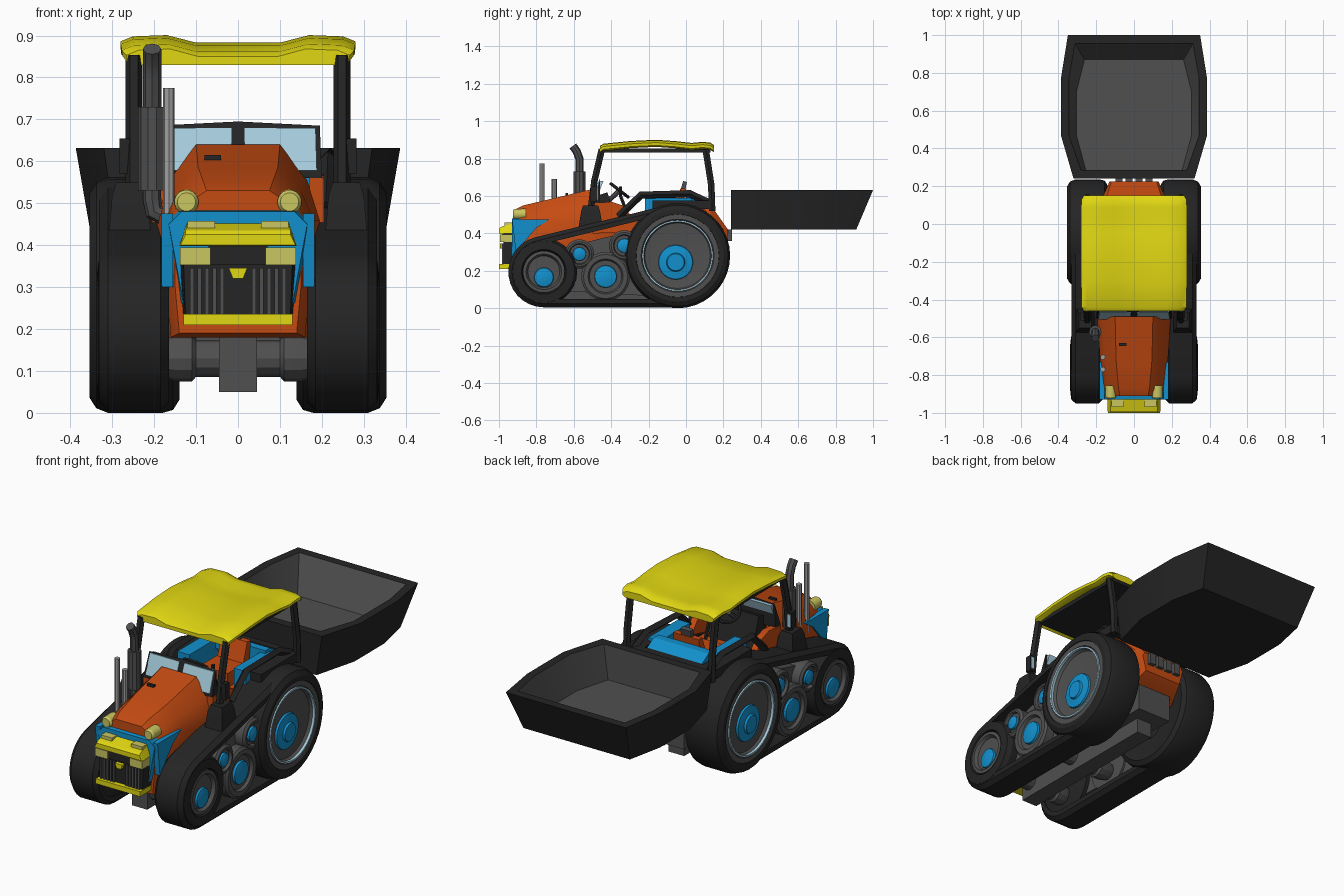
import bpy, bmesh
from math import sin, cos, pi, radians, acos, atan2, hypot

if "Cube" in bpy.data.objects:
    bpy.data.objects.remove(bpy.data.objects["Cube"])

def mat(name, *c):
    m = bpy.data.materials.new(name)
    m.diffuse_color = (*c, 1)
    m.use_nodes = True
    m.node_tree.nodes["Principled BSDF"].inputs["Base Color"].default_value = m.diffuse_color
    return m

ORANGE = mat("orange", .56, .07, .006)
YELLOW = mat("yellow", .75, .68, .006)
BLUE = mat("blue", .006, .28, .61)
BLACK = mat("black", .018, .018, .018)
GREY = mat("dark_grey", .08, .08, .08)
STEEL = mat("steel", .35, .35, .35)
GLASS = mat("glass", .38, .6, .71)
LAMP = mat("lamp", .6, .57, .12)

def finish(name, me, m):
    me.shade_smooth()
    me.set_sharp_from_angle(angle=radians(28))
    ob = bpy.data.objects.new(name, me)
    bpy.context.collection.objects.link(ob)
    me.materials.clear()
    me.materials.append(m)
    return ob

def loft(name, rings, m, closed=False, caps=(True, True), flip=False):
    bm = bmesh.new()
    vs = [[bm.verts.new(p) for p in r] for r in rings]
    n = len(vs[0])
    for a, b in zip(vs, vs[1:] + ([vs[0]] if closed else [])):
        for i in range(n):
            bm.faces.new((a[i], a[(i + 1) % n], b[(i + 1) % n], b[i]))
    if not closed:
        if caps[0]: bm.faces.new(vs[0])
        if caps[1]: bm.faces.new(vs[-1])
    bmesh.ops.recalc_face_normals(bm, faces=bm.faces)
    if flip: bmesh.ops.reverse_faces(bm, faces=bm.faces)
    me = bpy.data.meshes.new(name)
    bm.to_mesh(me)
    bm.free()
    return finish(name, me, m)

def mirrored(half):
    return list(half) + [(-a, b) for a, b in reversed(half)]

def hull(name, sections, m):
    """Mirrored x-z half profiles lofted along y."""
    return loft(name, [[(x, y, z) for x, z in mirrored(h)] for y, h in sections], m)

def prism(name, pts, x0, x1, m):
    """y-z outline extruded along x."""
    return loft(name, [[(x, y, z) for y, z in pts] for x in (x0, x1)], m)

def box(name, x, y, z, m):
    return prism(name, [(y[0], z[0]), (y[1], z[0]), (y[1], z[1]), (y[0], z[1])], x[0], x[1], m)

def lathe(name, prof, y, z, m, s=1, n=28):
    """(radius, x) profile turned about an x-axis line."""
    return loft(name, [[(s * x, y + r * cos(2 * pi * i / n), z + r * sin(2 * pi * i / n))
                        for i in range(n)] for r, x in prof], m)

def tube(name, pts, r, m, res=2):
    cu = bpy.data.curves.new(name, 'CURVE')
    cu.dimensions = '3D'
    cu.bevel_depth, cu.bevel_resolution, cu.use_fill_caps = r, res, True
    sp = cu.splines.new('POLY')
    sp.points.add(len(pts) - 1)
    for p, q in zip(sp.points, pts): p.co = (*q, 1)
    tmp = bpy.data.objects.new(name + "_path", cu)
    me = bpy.data.meshes.new_from_object(tmp)
    bpy.data.objects.remove(tmp)
    return finish(name, me, m)

# Track path: hull of front idler and rear wheel circles
FY, FZ, FR, RY, RZ, RR = -.76, .195, .19, -.045, .281, .276
phi = atan2(RZ - FZ, RY - FY)
spread = acos((FR - RR) / hypot(RY - FY, RZ - FZ))
path = []
for cy, cz, r, a0, a1 in ((RY, RZ, RR, phi - spread, phi + spread),
                          (FY, FZ, FR, phi + spread, phi - spread + 2 * pi)):
    for i in range(15):
        a = a0 + (a1 - a0) * i / 14
        path.append((cy, cz, r, a))
BELT = [(.165, -.045), (.165, -.02), (.185, 0), (.31, 0), (.332, -.02), (.332, -.045)]

for s, side in ((1, "right"), (-1, "left")):
    loft(side + "_track", [[(s * x, cy + (r + d) * cos(a), cz + (r + d) * sin(a)) for x, d in BELT]
                           for cy, cz, r, a in path], BLACK, closed=True)
    prism(side + "_track_frame", [(-.78, .1), (-.1, .06), (-.1, .46), (-.75, .3)],
          s * .2, s * .27, GREY)
    # Rear wheel
    lathe(side + "_rear_tyre", [(.2, .15), (.25, .14), (.274, .155), (.281, .18), (.281, .31),
          (.27, .338), (.245, .354), (.222, .354), (.21, .31)], RY, RZ, BLACK, s, 36)
    lathe(side + "_rear_rim", [(.222, .3), (.222, .35), (.195, .35), (.175, .325), (.12, .318)],
          RY, RZ, GREY, s, 36)
    loft(side + "_rim_ring", [[(s * x, RY + r * cos(a), RZ + r * sin(a)) for r, x in
         ((.181, .34), (.181, .354), (.19, .354), (.19, .34))]
         for a in [2 * pi * i / 36 for i in range(36)]], GLASS, closed=True)
    lathe(side + "_rear_hub", [(.095, .31), (.09, .328), (.05, .335), (.045, .345)],
          RY - .01, RZ - .035, BLUE, s)
    # Front idler and road wheels
    lathe(side + "_idler_tyre", [(.15, .17), (.178, .18), (.178, .31), (.165, .333), (.12, .338),
          (.11, .31)], FY, FZ, BLACK, s)
    lathe(side + "_idler_rim", [(.112, .3), (.112, .334), (.095, .336), (.085, .318)], FY, FZ, GREY, s)
    lathe(side + "_idler_hub", [(.055, .31), (.05, .328), (.025, .335)], FY, FZ - .03, BLUE, s, 16)
    for tag, y, z, r in (("lower", -.43, .17, .13), ("front", -.57, .29, .078), ("back", -.33, .335, .082)):
        lathe(f"{side}_{tag}_roller", [(r, .19), (r, .315), (r - .012, .325), (r * .72, .325),
              (r * .66, .31)], y, z, GREY, s)
        lathe(f"{side}_{tag}_roller_hub", [(r * .48, .3), (r * .45, .322), (r * .2, .33)], y, z, BLUE, s, 16)
    # Axle housings
    for tag, y, z, r in (("front", -.76, .13, .055), ("middle", -.43, .13, .055), ("rear", RY, .22, .08)):
        lathe(f"{side}_{tag}_axle", [(r * .8, 0), (r * .8, .1), (r, .11), (r, .15), (r * .7, .21)],
              y, z, GREY, s, 12)

# Underbody
box("gearbox_spine", (-.045, .045), (-.82, .08), (.05, .2), GREY)
box("rear_gearbox", (-.1, .1), (-.16, .16), (.13, .3), GREY)

# Hood and lower body
hull("hood", [(-.91, [(.075, .53), (.12, .5), (.15, .46), (.15, .3), (.14, .19)]),
              (-.87, [(.082, .55), (.14, .5), (.165, .46), (.17, .3), (.16, .18)]),
              (-.72, [(.095, .585), (.15, .53), (.18, .46), (.175, .3), (.165, .18)]),
              (-.49, [(.1, .64), (.165, .555), (.195, .46), (.19, .38), (.165, .18)])], ORANGE)
box("hood_vent", (-.08, -.04), (-.645, -.63), (.603, .615), BLACK)
box("body_band", (-.178, .178), (-.86, -.5), (.27, .31), BLACK)
hull("cab_base", [(-.49, [(.19, .46), (.17, .18)]), (.03, [(.19, .47), (.15, .18)])], ORANGE)
hull("rear_body", [(.02, [(.16, .56), (.19, .5), (.15, .22)]), (.13, [(.15, .555), (.17, .5), (.14, .25)]),
                   (.225, [(.12, .42), (.13, .4), (.11, .32)])], ORANGE)
for i, x in enumerate((-.08, -.027, .027, .08)):
    box(f"rear_hitch_{i}", (x - .018, x + .018), (.19, .245), (.36, .42), GREY)

# Blue nose surround
hull("nose_surround", [(-.93, [(.135, .48), (.165, .45), (.13, .26)]),
                       (-.86, [(.14, .49), (.172, .455), (.15, .27)])], BLUE)
for s, side in ((1, "right"), (-1, "left")):
    prism(side + "_nose_flash", [(-.93, .475), (-.73, .475), (-.8, .43), (-.91, .3)],
          s * .155, s * .182, BLUE)
    # Round lamps
    o = hull(side + "_round_lamp", [(y, [(r * sin(a), r * cos(a)) for a in [pi * (i + .5) / 8 for i in range(8)]])
             for y, r in ((-.04, .022), (-.03, .029), (.03, .03))], LAMP)
    o.location = (s * .123, -.885, .503)
    box(side + "_square_lamp", (s * .065, s * .138), (-.995, -.92), (.353, .395), LAMP)
    box(side + "_lamp_lid", (s * .055, s * .12), (-.97, -.92), (.435, .458), LAMP)

# Grille
hull("grille_box", [(-.975, [(.13, .36), (.125, .23)]), (-.91, [(.14, .36), (.13, .23)])], BLACK)
hull("grille_cap", [(-1, [(.125, .425), (.137, .4)]), (-.99, [(.125, .435), (.14, .398)]),
                    (-.91, [(.12, .458), (.14, .4)])], YELLOW)
box("grille_lip", (-.13, .13), (-1, -.91), (.21, .236), YELLOW)
hull("grille_badge_plate", [(-.995, [(.022, .345), (.012, .32)]), (-.97, [(.022, .345), (.012, .32)])], YELLOW)
box("grille_brow", (-.07, .07), (-.985, -.92), (.353, .4), BLACK)
for i in range(10):
    x = (-.11 + .018 * i) if i < 5 else (.038 + .018 * (i - 5))
    box(f"grille_slat_{i}", (x - .005, x + .005), (-.985, -.97), (.236, .345), GREY)

# Exhaust and intake pipes
X = -.205
tube("exhaust_pipe", [(-.13, -.57, .47), (-.18, -.57, .47), (-.2, -.57, .48), (X, -.57, .51),
     (X, -.57, .8), (X, -.585, .84), (X, -.605, .868)], .022, GREY)
tube("muffler", [(X, -.57, .53), (X, -.57, .73)], .033, GREY, 3)
tube("tall_pipe", [(-.165, -.77, .41), (-.165, -.77, .775)], .014, STEEL)
tube("short_pipe", [(-.165, -.705, .41), (-.165, -.705, .69)], .014, STEEL)

# Roof
roof = []
for y, t, k in ((-.46, .868, .95), (-.44, .88, .99), (-.3, .894, 1), (-.16, .901, 1), (-.05, .893, 1),
                (.03, .884, 1), (.09, .89, 1), (.13, .885, .99), (.15, .872, .95)):
    roof.append((y, [(.1 * k, t - .018), (.17 * k, t), (.25 * k, t - .003), (.28 * k, t - .015),
                     (.278 * k, t - .03), (.26 * k, t - .038)]))
hull("roof", roof, YELLOW)
box("roof_lining", (-.25, .25), (-.44, .13), (.832, .853), BLACK)

# Cab: pillars, mirrors, side walls, rails
for s, side in ((1, "right"), (-1, "left")):
    x = s * .248
    tube(side + "_front_pillar", [(x, -.51, .52), (x, -.49, .68), (x, -.45, .85)], .02, BLACK, 1)
    tube(side + "_rear_pillar", [(x, .14, .52), (x, .135, .66), (x, .105, .85)], .02, BLACK, 1)
    loft(side + "_pillar_foot", [[(s * (.258 + dx * a), -.51 + dy * b, z) for dx, dy in
         ((-1, -1), (1, -1), (1, 1), (-1, 1))] for z, a, b in ((.43, .05, .065), (.52, .042, .05), (.55, .032, .04))], BLACK)
    box(side + "_mirror", (s * .255, s * .283), (-.51, -.475), (.57, .655), BLACK)
    box(side + "_mirror_glass", (s * .258, s * .28), (-.477, -.471), (.58, .645), GLASS)
    prism(side + "_cab_wall", [(-.5, .4), (-.5, .56), (-.4, .57), (-.34, .55), (-.29, .49), (.1, .53),
          (.17, .42)], s * .17, s * .205, ORANGE)
    tube(side + "_cab_rail", [(s * .21, -.36, .49), (s * .215, -.24, .605), (s * .22, .02, .612),
         (s * .22, .13, .56)], .02, BLACK, 0)
    box(side + "_fender", (s * .17, s * .26), (-.18, .14), (.53, .575), BLACK)
    box(side + "_console", (s * .13, s * .2), (-.22, .03), (.46, .59), BLUE)
box("rear_rail", (-.22, .22), (.1, .14), (.54, .575), BLACK)
prism("rear_deck", [(.0, .54), (.0, .605), (.04, .605), (.11, .565), (.11, .54)], -.16, .16, BLUE)

# Windscreen
hull("windscreen_frame", [(-.5, [(.0, .575), (.2, .57), (.2, .56)]),
                          (-.46, [(.0, .695), (.195, .685), (.2, .56)])], BLACK)
for s, side in ((1, "right"), (-1, "left")):
    loft(side + "_windscreen_glass", [[(s * a, y + d, z) for a, y, z in
         ((.015, -.505, .578), (.188, -.505, .578), (.185, -.467, .68), (.015, -.467, .68))]
         for d in (0, .025)], GLASS)

# Seat and controls
box("seat_cushion", (-.08, .08), (-.2, -.04), (.46, .54), ORANGE)
prism("seat_back", [(-.07, .52), (-.03, .64), (.0, .64), (-.02, .5)], -.075, .075, ORANGE)
prism("headrest", [(-.03, .63), (-.015, .68), (.005, .675), (-.005, .63)], -.03, .03, GREY)
prism("dashboard", [(-.48, .46), (-.48, .6), (-.42, .62), (-.37, .46)], -.13, .13, BLACK)
tube("steering_column", [(0, -.42, .57), (0, -.355, .63)], .013, GREY)
tube("steering_wheel", [(.06 * cos(a), -.355 - .045 * sin(a), .63 + .035 * sin(a))
     for a in [2 * pi * i / 16 for i in range(17)]], .009, BLACK, 1)
tube("gear_lever", [(.1, -.3, .47), (.1, -.35, .6), (.1, -.35, .65)], .01, BLACK, 1)

# Rear bucket
def rim(z, pts):
    return [(x, y, z) for x, y in mirrored(pts)]
bottom = rim(.42, [(.29, .24), (.35, .47), (.35, .72), (.31, .91)])
top = rim(.632, [(.32, .24), (.387, .47), (.387, .77), (.35, 1)])
lip = rim(.632, [(.28, .285), (.345, .47), (.345, .77), (.312, .955)])
floor = rim(.45, [(.255, .285), (.305, .47), (.305, .7), (.262, .87)])
loft("bucket_shell", [bottom, top, lip], BLACK, caps=(True, False))
loft("bucket_lining", [floor, lip], GREY, caps=(True, False), flip=True)
